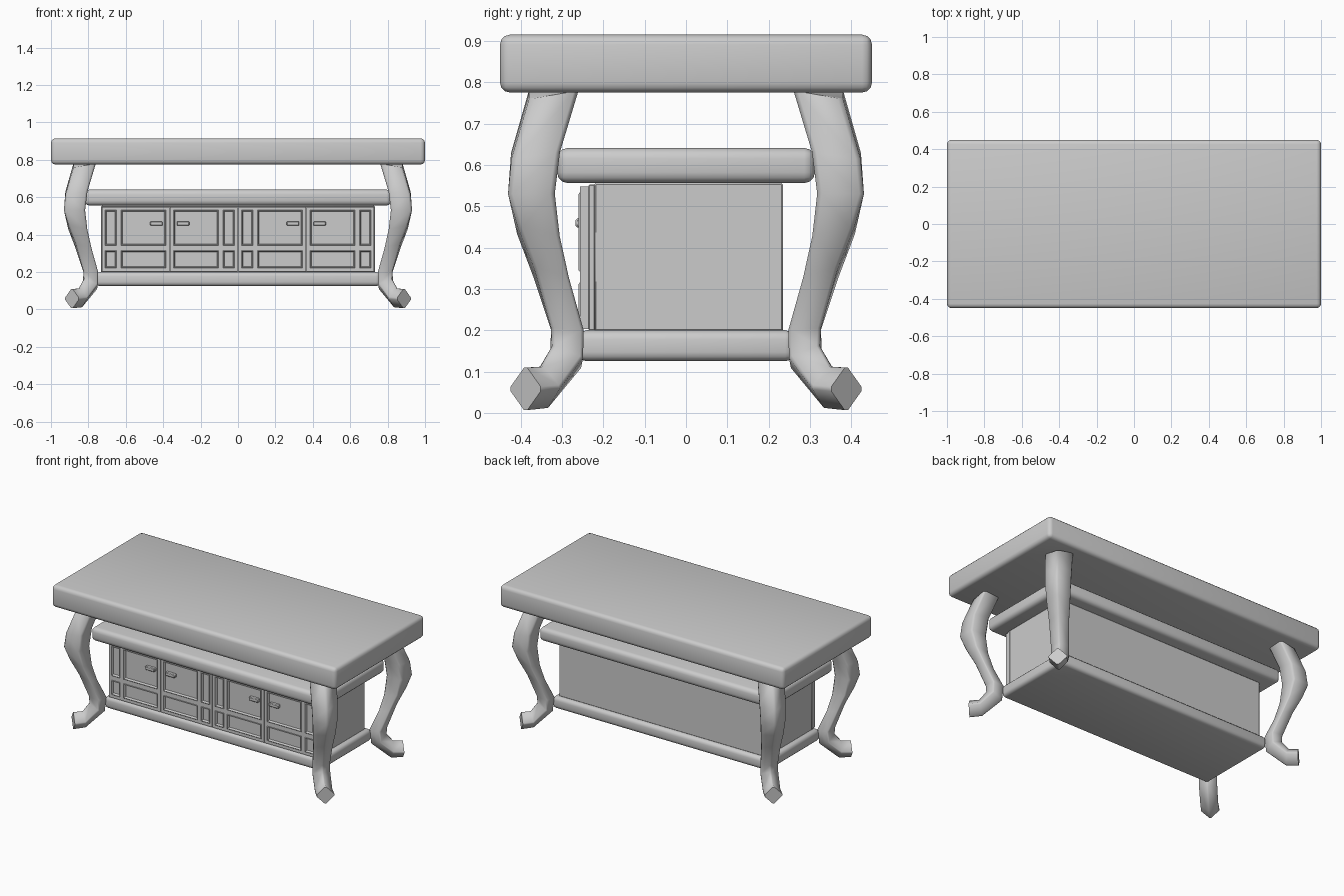
import bpy
import bmesh
from mathutils import Vector

cube = bpy.data.objects.get("Cube")
if cube:
    bpy.data.objects.remove(cube, do_unlink=True)

GREY = (0.6, 0.6, 0.6, 1)
grey = bpy.data.materials.new("plain grey")
grey.use_nodes = True
grey.diffuse_color = GREY
grey.node_tree.nodes["Principled BSDF"].inputs["Base Color"].default_value = GREY


def finish(name, bm, smooth=None):
    """Turn a bmesh into a named, coloured object."""
    bmesh.ops.recalc_face_normals(bm, faces=bm.faces)
    mesh = bpy.data.meshes.new(name)
    bm.to_mesh(mesh)
    bm.free()
    mesh.materials.append(grey)
    obj = bpy.data.objects.new(name, mesh)
    bpy.context.collection.objects.link(obj)
    if smooth:
        bpy.ops.object.select_all(action='DESELECT')
        obj.select_set(True)
        bpy.context.view_layer.objects.active = obj
        bpy.ops.object.shade_smooth_by_angle(angle=smooth)
    return obj


def block(name, low, high, bevel=0, segments=3):
    """Box between two corners, with rounded edges."""
    low, high = Vector(low), Vector(high)
    bm = bmesh.new()
    bmesh.ops.create_cube(bm, size=1)
    for v in bm.verts:
        v.co = (low + high) / 2 + v.co * (high - low)
    if bevel:
        bmesh.ops.bevel(bm, geom=bm.edges[:], offset=bevel, segments=segments,
                        profile=0.5, affect='EDGES')
    return finish(name, bm, 0.7)


# Leg rings: outward position, height, tilt direction (outward, up), half-diagonal
LEG = [
    (0.320, 0.780, (0.25, 1), 0.086),
    (0.364, 0.630, (0.20, 1), 0.084),
    (0.374, 0.530, (0.00, 1), 0.080),
    (0.357, 0.430, (-0.3, 1), 0.073),
    (0.327, 0.330, (-0.4, 1), 0.062),
    (0.287, 0.200, (-0.1, 1), 0.056),
    (0.289, 0.135, (-0.6, 1), 0.057),
    (0.343, 0.062, (-1, 0.15), 0.056),
    (0.388, 0.058, (-1, 0.0), 0.057),
]


def leg(name, sx, sy):
    """Curved leg: a chamfered square swept along a diagonal S-shaped path."""
    bm = bmesh.new()
    outward = Vector((1, 1, 0)).normalized()
    across = Vector((-1, 1, 0)).normalized()
    flip = Vector((sx, sy, 1))
    corners = [(1, 0), (0, 1), (-1, 0), (0, -1)]
    cut = 0.1
    rings = []
    for pos, z, (o, u), r in LEG:
        axis = (outward * o + Vector((0, 0, u))).normalized()
        normal = across.cross(axis).normalized()
        centre = Vector((pos + 0.5, pos, z))
        ring = []
        for i, c in enumerate(corners):
            here = Vector(c)
            for other in (corners[i - 1], corners[(i + 1) % 4]):
                p = here.lerp(Vector(other), cut) * r
                ring.append(bm.verts.new((centre + normal * p.x + across * p.y) * flip))
        rings.append(ring)
    for a, b in zip(rings, rings[1:]):
        for i in range(8):
            j = (i + 1) % 8
            bm.faces.new((a[i], a[j], b[j], b[i]))
    bm.faces.new(rings[0])
    bm.faces.new(rings[-1])
    return finish(name, bm, 0.95)


def door(name, x0, mirrored):
    """Door front with four sunken panels, and its pull."""
    width = 0.361
    xs = [0, 0.016, 0.078, 0.102, 0.343, width]
    handle = (0.258, 0.325)
    if mirrored:
        xs = [width - x for x in reversed(xs)]
        handle = (width - handle[1], width - handle[0])
    zs = [0.203, 0.222, 0.315, 0.342, 0.533, 0.548]
    front, back = -0.257, -0.234
    bm = bmesh.new()
    grid = [[bm.verts.new((x0 + x, front, z)) for x in xs] for z in zs]
    panels = []
    wide_cols = (1, 3)
    for r in range(5):
        for c in range(5):
            f = bm.faces.new((grid[r][c], grid[r][c + 1],
                              grid[r + 1][c + 1], grid[r + 1][c]))
            col = 4 - c if mirrored else c
            if r in (1, 3) and col in wide_cols:
                panels.append(f)
    # Sides and back of the door
    rim = [e for e in bm.edges if e.is_boundary]
    new = bmesh.ops.extrude_edge_only(bm, edges=rim)["geom"]
    for v in new:
        if isinstance(v, bmesh.types.BMVert):
            v.co.y = back
    bmesh.ops.holes_fill(bm, edges=[e for e in bm.edges if e.is_boundary], sides=0)
    bmesh.ops.recalc_face_normals(bm, faces=bm.faces)
    # Moulded edge, then sunken field
    bmesh.ops.inset_individual(bm, faces=panels, thickness=0.005, depth=0.003)
    bmesh.ops.inset_individual(bm, faces=panels, thickness=0.007, depth=-0.014)
    finish(name, bm)
    block(name + "_pull", (x0 + handle[0], -0.267, 0.448),
          (x0 + handle[1], -0.244, 0.471), 0.004, 1)


# Slabs
block("table_top", (-1, -0.45, 0.775), (1, 0.45, 0.915), 0.024)
block("upper_shelf", (-0.82, -0.312, 0.556), (0.82, 0.312, 0.641), 0.026)
block("lower_shelf", (-0.76, -0.262, 0.125), (0.76, 0.262, 0.2), 0.022)

# Cabinet
block("cabinet_body", (-0.73, -0.222, 0.198), (0.73, 0.235, 0.556), 0.004, 1)
block("cabinet_front_frame", (-0.732, -0.236, 0.199), (0.732, -0.22, 0.553), 0.003, 1)
for i in range(4):
    door(f"door_{i + 1}", -0.73 + i * 0.365 + 0.002, i % 2 == 1)

# Legs
for side, sx in (("left", 1), ("right", -1)):
    for end, sy in (("front", -1), ("back", 1)):
        leg(f"{end}_{side}_leg", sx, sy)
